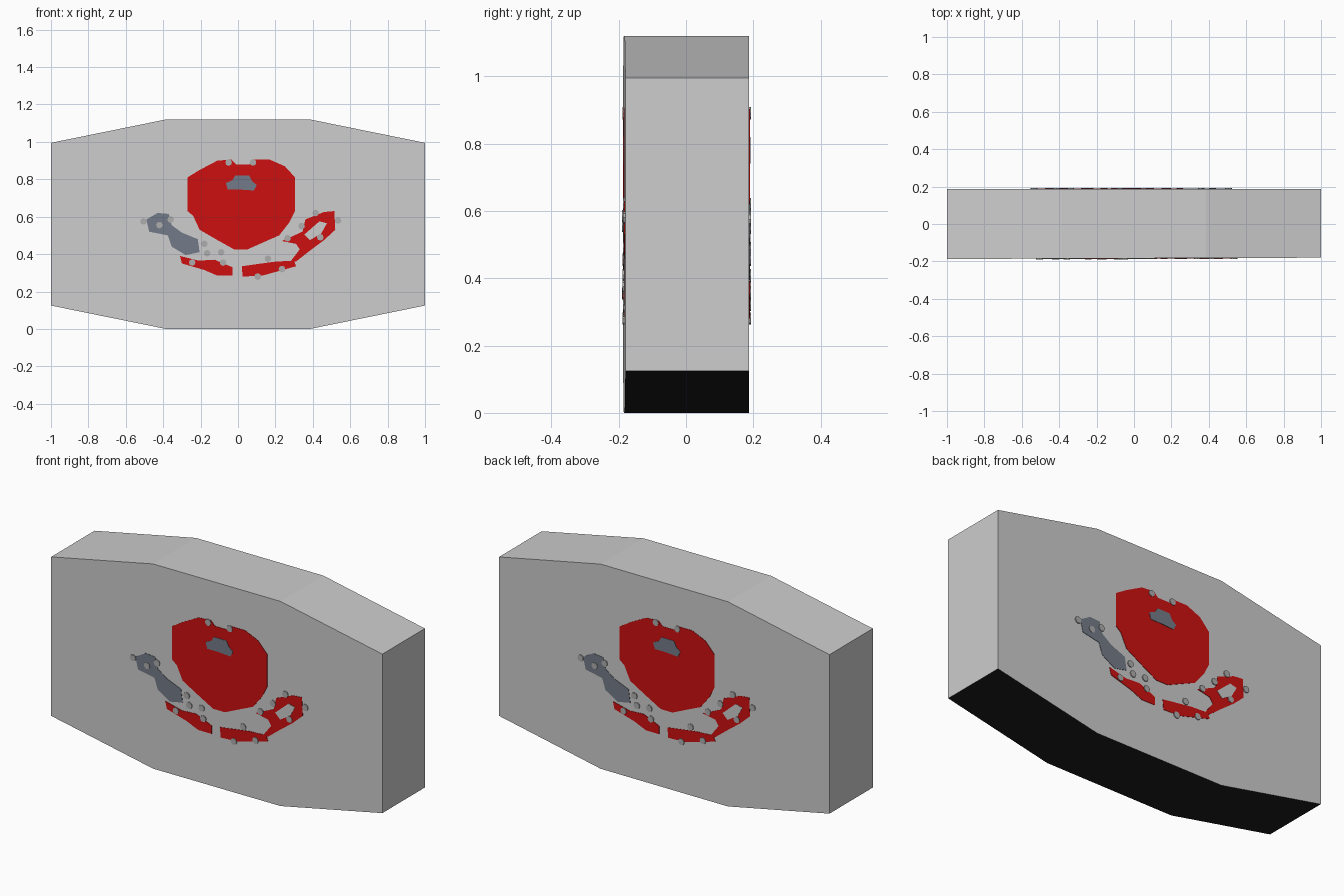
import bpy, bmesh, math

if "Cube" in bpy.data.objects:
    bpy.data.objects.remove(bpy.data.objects["Cube"])


def material(name, colour):
    m = bpy.data.materials.new(name)
    m.diffuse_color = (*colour, 1)
    m.use_nodes = True
    m.node_tree.nodes["Principled BSDF"].inputs["Base Color"].default_value = m.diffuse_color
    return m


GREY = material("light grey", (0.61, 0.61, 0.61))
BLACK = material("black", (0.012, 0.012, 0.012))
RED = material("red", (0.62, 0.005, 0.005))
SLATE = material("slate", (0.175, 0.20, 0.25))
MID = material("mid grey", (0.42, 0.42, 0.42))


def front_y(x):
    # the front face is very slightly skewed
    return -0.1835 + 0.0035 * x


def back_y(x):
    return 0.1875


def finish(name, bm, mats):
    bmesh.ops.recalc_face_normals(bm, faces=bm.faces[:])
    me = bpy.data.meshes.new(name)
    for m in mats:
        me.materials.append(m)
    for f in bm.faces:
        # only the underside uses the second material
        f.material_index = 1 if len(mats) > 1 and f.normal.z < -0.5 else 0
    bm.to_mesh(me)
    bm.free()
    ob = bpy.data.objects.new(name, me)
    bpy.context.collection.objects.link(ob)
    return ob


def prism(bm, pts, y_near, y_far):
    """Close a solid between two copies of an x-z outline."""
    a = [bm.verts.new((x, y_near(x), z)) for x, z in pts]
    b = [bm.verts.new((x, y_far(x), z)) for x, z in pts]
    bm.faces.new(a)
    bm.faces.new(b[::-1])
    n = len(pts)
    for i in range(n):
        j = (i + 1) % n
        bm.faces.new((a[j], a[i], b[i], b[j]))


def patches(name, outlines, mat, height):
    """Painted plates on the front, repeated half a turn round on the back."""
    bm = bmesh.new()
    for pts in outlines:
        prism(bm, pts, lambda x: front_y(x) - height, lambda x: front_y(x) + 0.001)
    finish(name + "_front", bm, [mat])
    bm = bmesh.new()
    for pts in outlines:
        turned = [(-x, z) for x, z in pts]
        prism(bm, turned, lambda x: back_y(x) + height, lambda x: back_y(x) - 0.001)
    finish(name + "_back", bm, [mat])


# Body: flattened octagonal slab with a black underside
quarter = [(1.0, 0.435), (0.385, 0.56)]
outline = [(x, 0.56 + z) for x, z in quarter]
outline += [(-x, 0.56 + z) for x, z in reversed(quarter)]
outline += [(-x, 0.56 - z) for x, z in quarter]
outline += [(x, 0.56 - z) for x, z in reversed(quarter)]
bm = bmesh.new()
prism(bm, outline, front_y, back_y)
finish("body", bm, [GREY, BLACK])

# Large round red patch
patches("round_patch", [[
    (-.27, .81), (-.27, .63), (-.24, .605), (-.205, .53), (-.11, .475),
    (-.02, .425), (.05, .425), (.14, .465), (.22, .50), (.275, .57),
    (.305, .63), (.305, .81), (.25, .87), (.17, .905), (.09, .905),
    (.06, .88), (-.01, .88), (-.035, .905), (-.11, .90), (-.205, .85)]], RED, 0.002)

# Slate spot in the round patch and slate bar to its left
patches("slate_spot", [[
    (-.065, .78), (-.03, .795), (-.015, .82), (.06, .82), (.075, .79),
    (.10, .77), (.085, .74), (.01, .745), (-.055, .745)]], SLATE, 0.004)
patches("slate_bar", [[
    (-.49, .585), (-.43, .62), (-.37, .615), (-.355, .555), (-.30, .515),
    (-.215, .48), (-.205, .41), (-.28, .395), (-.355, .44), (-.375, .50),
    (-.475, .52)]], SLATE, 0.002)

# Red curved bands under the round patch, the right one turning upwards
patches("curved_bands", [
    [(-.31, .39), (-.21, .365), (-.125, .37), (-.03, .33), (-.03, .285),
     (-.11, .285), (-.18, .315), (-.30, .35)],
    [(.02, .335), (.09, .345), (.20, .36), (.30, .365), (.31, .335),
     (.22, .31), (.13, .285), (.025, .28)],
    [(.235, .47), (.345, .52), (.36, .585), (.46, .625), (.515, .63),
     (.52, .53), (.46, .475), (.38, .415), (.31, .36), (.28, .36),
     (.33, .425), (.31, .455)]], RED, 0.002)

# Openings in the bars
patches("bar_opening", [[
    (.355, .505), (.435, .575), (.475, .565), (.445, .51), (.385, .475)]], GREY, 0.004)


# Small mid grey speckles round the painted edges
def disc(x, z, r=0.018, n=8):
    return [(x + r * math.cos(i * math.tau / n), z + r * math.sin(i * math.tau / n))
            for i in range(n)]


dots = [(-.505, .575), (-.36, .585), (-.42, .555), (-.18, .455), (-.165, .405),
        (-.245, .355), (-.08, .355), (.105, .28), (.235, .32), (.265, .485),
        (.34, .55), (.535, .58), (.415, .62), (.16, .375), (-.09, .41),
        (-.05, .89), (.08, .89), (.44, .49)]
patches("speckles", [disc(x, z) for x, z in dots], MID, 0.005)
